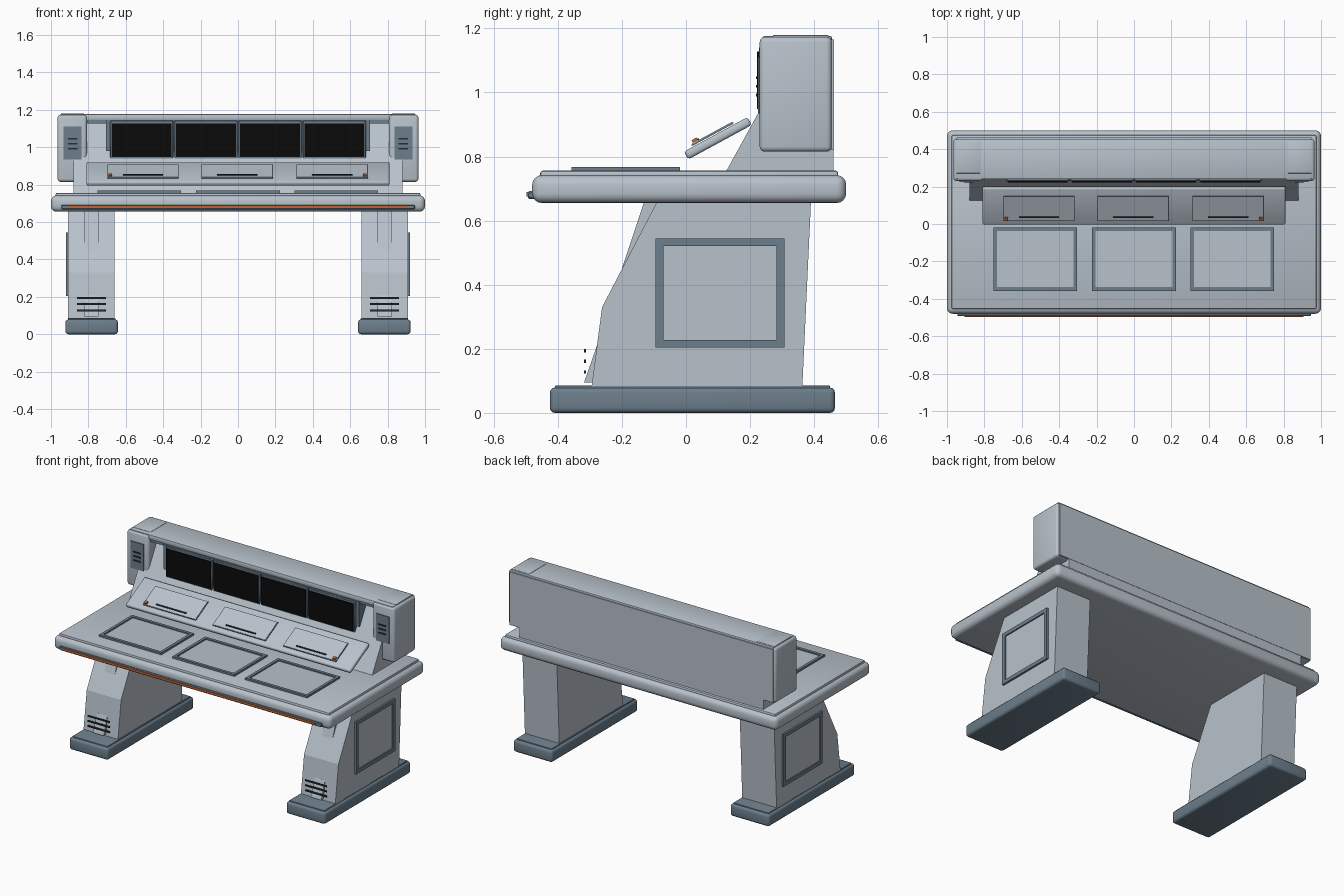
import bpy, bmesh, math
from mathutils import Matrix, Vector

old = bpy.data.objects.get("Cube")
if old:
    bpy.data.objects.remove(old, do_unlink=True)


def material(name, rgb):
    m = bpy.data.materials.new(name)
    m.use_nodes = True
    m.diffuse_color = (*rgb, 1)
    m.node_tree.nodes["Principled BSDF"].inputs["Base Color"].default_value = (*rgb, 1)
    return m


GREY = material("light grey", (0.48, 0.54, 0.60))
SLATE = material("slate blue", (0.15, 0.21, 0.26))
DARK = material("dark slot", (0.02, 0.025, 0.03))
BLACK = material("screen black", (0.003, 0.003, 0.003))
ORANGE = material("orange", (0.55, 0.13, 0.03))


def finish(name, bm, mat, bevel=0, segments=3):
    bmesh.ops.recalc_face_normals(bm, faces=bm.faces)
    if bevel:
        bmesh.ops.bevel(bm, geom=bm.edges[:], offset=bevel, segments=segments,
                        profile=0.5, affect='EDGES', clamp_overlap=True)
    mesh = bpy.data.meshes.new(name)
    bm.to_mesh(mesh)
    bm.free()
    mesh.materials.append(mat)
    ob = bpy.data.objects.new(name, mesh)
    bpy.context.collection.objects.link(ob)
    if bevel:
        bpy.ops.object.select_all(action='DESELECT')
        bpy.context.view_layer.objects.active = ob
        ob.select_set(True)
        bpy.ops.object.shade_smooth_by_angle(angle=math.radians(40))
    return ob


def box(name, x, y, z, mat, bevel=0, segments=3):
    """Box from (min, max) ranges."""
    bm = bmesh.new()
    bmesh.ops.create_cube(bm, size=1)
    for v in bm.verts:
        v.co = [(r[0] + r[1]) / 2 + c * (r[1] - r[0]) for r, c in zip((x, y, z), v.co)]
    return finish(name, bm, mat, bevel, segments)


def extrude_x(name, profile, x, mat):
    """Side profile of (y, z) points swept along x."""
    bm = bmesh.new()
    face = bm.faces.new([bm.verts.new((x[0], *p)) for p in profile])
    new = bmesh.ops.extrude_face_region(bm, geom=[face])["geom"]
    bmesh.ops.translate(bm, vec=(x[1] - x[0], 0, 0),
                        verts=[g for g in new if isinstance(g, bmesh.types.BMVert)])
    return finish(name, bm, mat)


def frame(name, u, v, depth, width, mat, upright=False):
    """Rectangular ring, lying flat (u=x, v=y) or upright (u=y, v=z)."""
    bm = bmesh.new()
    rings = []
    for d in depth:
        for w in (0, width):
            pts = [(u[0] + w, v[0] + w), (u[1] - w, v[0] + w),
                   (u[1] - w, v[1] - w), (u[0] + w, v[1] - w)]
            rings.append([bm.verts.new((d, a, b) if upright else (a, b, d)) for a, b in pts])
    for a, b in ((0, 1), (1, 3), (3, 2), (2, 0)):
        for i in range(4):
            j = (i + 1) % 4
            bm.faces.new((rings[a][i], rings[a][j], rings[b][j], rings[b][i]))
    return finish(name, bm, mat)


def span(s, a, b):
    """Range a..b on the given side of the model."""
    return tuple(sorted((s * a, s * b)))


# Desk top with its raised surface and front trim
box("desk_slab", (-1, 1), (-0.48, 0.5), (0.655, 0.742), GREY, 0.03, 4)
box("desk_surface", (-0.975, 0.975), (-0.455, 0.475), (0.73, 0.756), GREY, 0.008, 2)
box("front_trim", (-0.945, 0.945), (-0.493, -0.47), (0.668, 0.692), SLATE, 0.004, 1)
box("front_accent_strip", (-0.905, 0.905), (-0.498, -0.48), (0.675, 0.689), ORANGE)

# Desk inlays
for i, x in enumerate((-0.528, 0, 0.525)):
    box(f"work_pad_{i}", (x - 0.21, x + 0.21), (-0.34, -0.035), (0.75, 0.76), GREY)
    frame(f"work_pad_frame_{i}", (x - 0.224, x + 0.224), (-0.357, -0.018), (0.75, 0.768), 0.019, SLATE)

# Pedestals
leg_profile = [(-0.295, 0.08), (-0.262, 0.33), (-0.09, 0.66), (0.39, 0.66), (0.363, 0.08)]
for side, s in (("left", 1), ("right", -1)):
    box(side + "_foot", span(s, 0.642, 0.923), (-0.425, 0.465), (0, 0.079), SLATE, 0.016, 3)
    box(side + "_foot_cap", span(s, 0.655, 0.91), (-0.41, 0.45), (0.07, 0.086), SLATE, 0.006, 2)
    extrude_x(side + "_leg", leg_profile, span(s, 0.66, 0.908), GREY)
    extrude_x(side + "_upper_rib", [(-0.2, 0.45), (-0.13, 0.66), (-0.07, 0.66)],
              span(s, 0.747, 0.823), GREY)
    extrude_x(side + "_lower_rib", [(-0.318, 0.095), (-0.278, 0.21), (-0.25, 0.21), (-0.25, 0.095)],
              span(s, 0.747, 0.823), GREY)
    for i in range(3):
        z = 0.128 + 0.033 * i
        box(f"{side}_leg_vent_{i}", span(s, 0.705, 0.862), (-0.318, -0.312), (z - 0.005, z + 0.005), DARK)
    frame(side + "_access_frame", (-0.095, 0.307), (0.204, 0.545), span(s, 0.9, 0.92), 0.024, SLATE, True)
    box(side + "_access_panel", span(s, 0.9, 0.912), (-0.072, 0.284), (0.227, 0.522), GREY)

# Rear hutch with sloped front and overhanging top
extrude_x("hutch_body", [(0.123, 0.75), (0.335, 1.135), (0.46, 1.135), (0.46, 0.75)], (-0.88, 0.88), GREY)
box("hutch_back", (-0.95, 0.95), (0.4, 0.462), (0.82, 1.165), GREY)
box("hutch_top", (-0.95, 0.95), (0.24, 0.455), (1.145, 1.177), GREY, 0.006, 2)
box("top_rail", (-0.83, 0.83), (0.25, 0.275), (1.128, 1.146), SLATE)

# Hutch end caps with speaker plates
for side, s in (("left", 1), ("right", -1)):
    box(side + "_end_cap", span(s, 0.808, 0.965), (0.23, 0.455), (0.815, 1.173), GREY, 0.016, 3)
    box(side + "_cap_lid", span(s, 0.82, 0.95), (0.27, 0.445), (1.165, 1.18), GREY, 0.005, 2)
    box(side + "_speaker_plate", span(s, 0.838, 0.932), (0.224, 0.235), (0.935, 1.11), SLATE)
    for i in range(3):
        z = 0.992 + 0.027 * i
        box(f"{side}_speaker_slot_{i}", span(s, 0.858, 0.91), (0.218, 0.223), (z - 0.004, z + 0.004), DARK)

# Screens
box("screen_housing", (-0.705, 0.705), (0.24, 0.36), (0.98, 1.145), SLATE)
for i in range(4):
    x = (i - 1.5) * 0.343
    box(f"screen_bezel_{i}", (x - 0.169, x + 0.169), (0.228, 0.26), (0.937, 1.143), SLATE, 0.004, 1)
    box(f"screen_{i}", (x - 0.16, x + 0.16), (0.222, 0.23), (0.948, 1.128), BLACK)

# Sloped control shelf, built flat and then tilted
tilt = Matrix.Translation((0, 0, 0.803)) @ Matrix.Rotation(math.radians(28.5), 4, 'X')
shelf = [box("control_shelf", (-0.81, 0.81), (0, 0.226), (-0.014, 0.014), GREY, 0.01, 3)]
for i, x in enumerate((-0.508, -0.005, 0.503)):
    shelf.append(box(f"control_plate_{i}", (x - 0.188, x + 0.188), (0.034, 0.176), (0.018, 0.024), GREY))
    shelf.append(frame(f"control_plate_edge_{i}", (x - 0.191, x + 0.191), (0.031, 0.179), (0.017, 0.022), 0.004, SLATE))
    shelf.append(box(f"control_slot_{i}", (x - 0.108, x + 0.108), (0.052, 0.06), (0.024, 0.03), DARK))
for side, x in (("left", 0.677), ("right", -0.683)):
    shelf.append(box(side + "_button", (x - 0.01, x + 0.01), (0.038, 0.056), (0.024, 0.034), ORANGE))
for ob in shelf:
    ob.data.transform(tilt)
